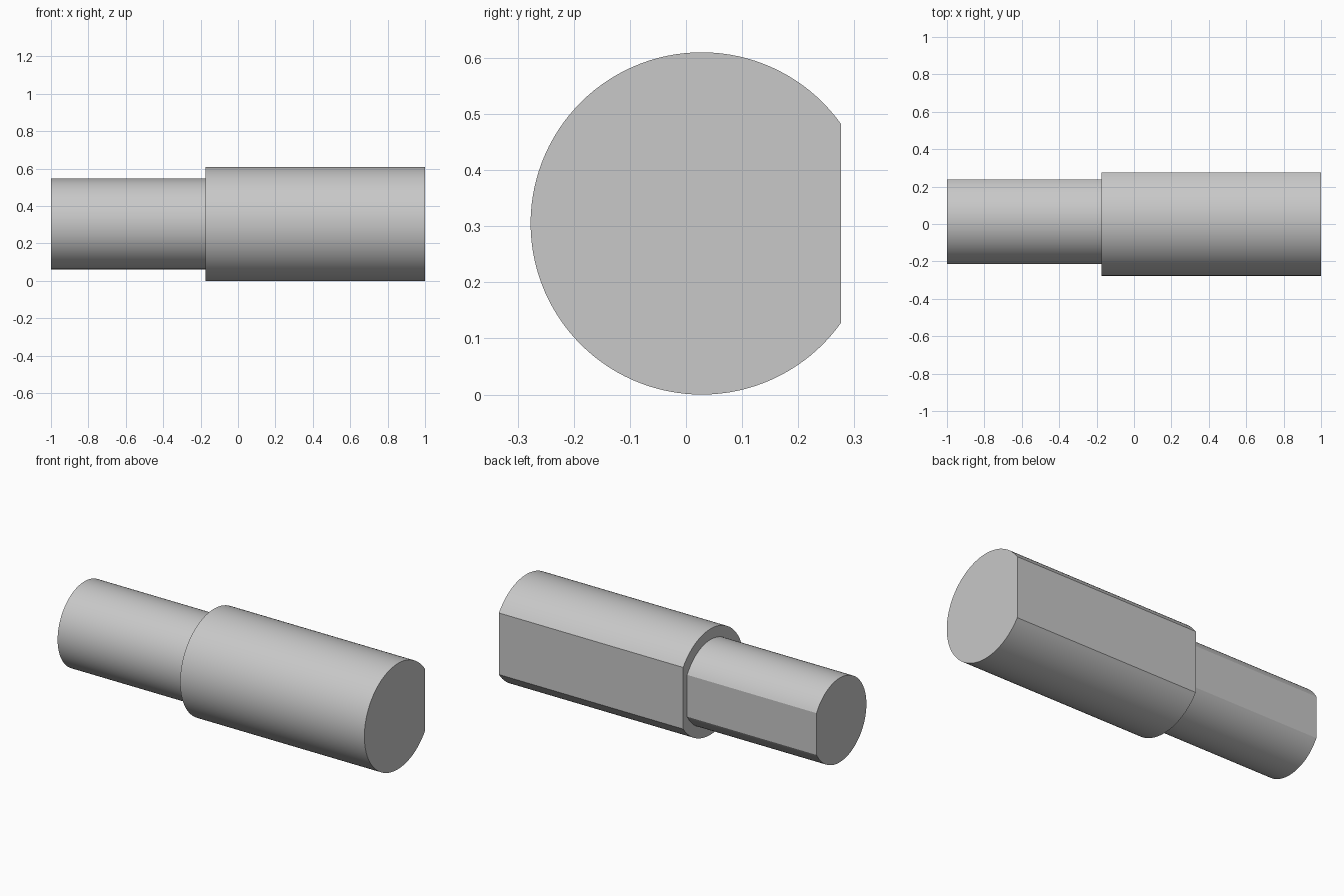
import bpy, bmesh, math

cube = bpy.data.objects.get("Cube")
if cube:
    bpy.data.objects.remove(cube, do_unlink=True)

AXIS_Y, AXIS_Z = 0.028, 0.305
ARC_STEPS = 96


def d_section(bm, x, radius, flat):
    """Ring of vertices: a circle cut by a flat on its back (+y) side."""
    half = math.acos(flat / radius)
    sweep = 2 * (math.pi - half)
    angles = [half + sweep * i / ARC_STEPS for i in range(ARC_STEPS + 1)]
    return [bm.verts.new((x, AXIS_Y + radius * math.cos(a),
                          AXIS_Z + radius * math.sin(a))) for a in angles]


# Colour
grey = bpy.data.materials.new("plain grey")
grey.use_nodes = True
colour = (0.58, 0.58, 0.58, 1)
grey.diffuse_color = colour
grey.node_tree.nodes["Principled BSDF"].inputs["Base Color"].default_value = colour

# Stepped shaft: narrow stem, shoulder, wide body, both with a rear flat
stem = dict(radius=0.243, flat=0.211)
body = dict(radius=0.305, flat=0.248)
bm = bmesh.new()
rings = [d_section(bm, x, **size) for x, size in
         ((-1, stem), (-0.175, stem), (-0.175, body), (1, body))]
for a, b in zip(rings, rings[1:]):
    for i in range(len(a)):
        j = (i + 1) % len(a)
        bm.faces.new((a[i], a[j], b[j], b[i]))
bm.faces.new(rings[0])
bm.faces.new(rings[-1])
bmesh.ops.recalc_face_normals(bm, faces=bm.faces)

mesh = bpy.data.meshes.new("stepped_shaft")
bm.to_mesh(mesh)
bm.free()
mesh.materials.append(grey)
shaft = bpy.data.objects.new("stepped_shaft", mesh)
bpy.context.collection.objects.link(shaft)

# Smooth round sides, crisp flats and ends
bpy.ops.object.select_all(action="DESELECT")
shaft.select_set(True)
bpy.context.view_layer.objects.active = shaft
bpy.ops.object.shade_smooth_by_angle(angle=math.radians(20))
